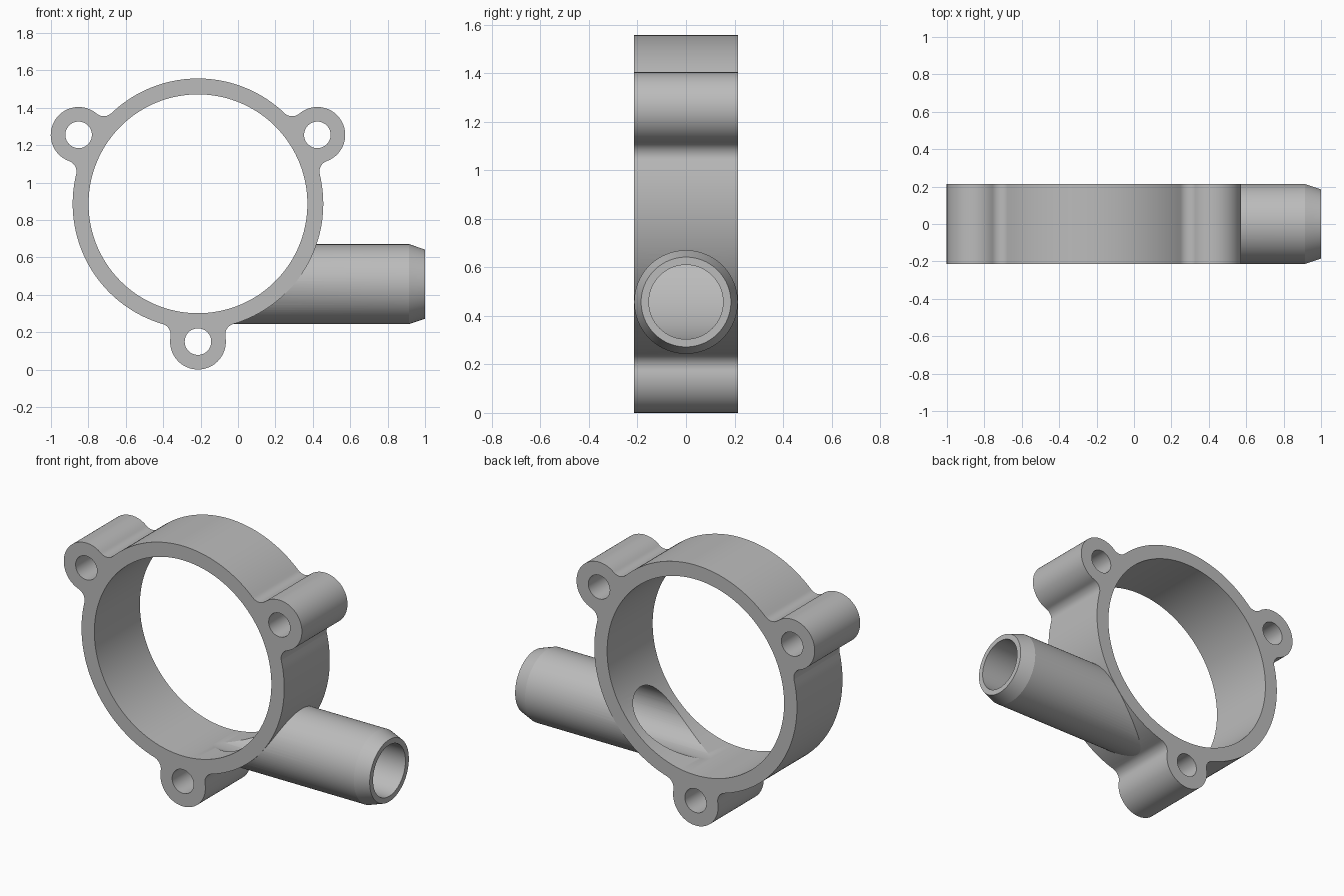
import bpy, bmesh
from math import sin, cos, acos, atan2, radians, pi
from mathutils import Vector, Matrix

if "Cube" in bpy.data.objects:
    bpy.data.objects.remove(bpy.data.objects["Cube"])

CENTRE = Vector((-0.214, 0.8865))     # ring axis in x, z
R_OUT, R_IN, HALF = 0.67, 0.585, 0.215
LUG_DIST, LUG_R, HOLE_R, FILLET = 0.737, 0.149, 0.071, 0.06
PIPE_Z, PIPE_R, TIP_R, BORE_R = 0.457, 0.2135, 0.185, 0.153
LUG_ANGLES = [radians(a) for a in (30, 150, 270)]

grey = bpy.data.materials.new("plain grey")
grey.use_nodes = True
COLOUR = (0.5, 0.5, 0.5, 1)
grey.diffuse_color = COLOUR
grey.node_tree.nodes["Principled BSDF"].inputs["Base Color"].default_value = COLOUR


def polar(origin, r, a):
    return origin + Vector((cos(a), sin(a))) * r


def arc(origin, r, start, end, steps):
    return [polar(origin, r, start + (end - start) * i / steps) for i in range(steps + 1)]


def angle_to(a, b):
    return atan2(b.y - a.y, b.x - a.x)


def finish(name, bm):
    bmesh.ops.recalc_face_normals(bm, faces=bm.faces)
    mesh = bpy.data.meshes.new(name)
    bm.to_mesh(mesh)
    bm.free()
    mesh.materials.append(grey)
    obj = bpy.data.objects.new(name, mesh)
    bpy.context.collection.objects.link(obj)
    return obj


def prism(name, points, half):
    """Extrude an x, z outline along y."""
    bm = bmesh.new()
    face = bm.faces.new([bm.verts.new((p.x, -half, p.y)) for p in points])
    extruded = bmesh.ops.extrude_face_region(bm, geom=[face])["geom"]
    moved = [g for g in extruded if isinstance(g, bmesh.types.BMVert)]
    bmesh.ops.translate(bm, verts=moved, vec=(0, 2 * half, 0))
    return finish(name, bm)


def turned(name, profile, steps=80):
    """Closed solid turned about the pipe axis from (x, radius) pairs."""
    bm = bmesh.new()
    rings = [[bm.verts.new((x, r * cos(2 * pi * i / steps), PIPE_Z + r * sin(2 * pi * i / steps)))
              for i in range(steps)] for x, r in profile]
    for a, b in zip(rings, rings[1:]):
        for i in range(steps):
            j = (i + 1) % steps
            bm.faces.new((a[i], a[j], b[j], b[i]))
    bm.faces.new(rings[0])
    bm.faces.new(rings[-1])
    return finish(name, bm)


def boolean(target, tool, operation):
    mod = target.modifiers.new(tool.name, "BOOLEAN")
    mod.operation, mod.solver, mod.object = operation, "EXACT", tool
    bpy.context.view_layer.objects.active = target
    bpy.ops.object.modifier_apply(modifier=mod.name)
    bpy.data.objects.remove(tool)


# Outline of ring, three lugs and the fillets between them
d, rf, lf = LUG_DIST, R_OUT + FILLET, LUG_R + FILLET
spread = acos((d * d + rf * rf - lf * lf) / (2 * d * rf))
outline = []
for k, a in enumerate(LUG_ANGLES):
    lug = polar(CENTRE, d, a)
    before, after = polar(CENTRE, rf, a - spread), polar(CENTRE, rf, a + spread)
    start = a - spread + pi
    turn = (angle_to(before, lug) - start + pi) % (2 * pi) - pi
    outline += arc(before, FILLET, start, start + turn, 14)
    lug_start = angle_to(lug, before)
    sweep = (angle_to(lug, after) - lug_start) % (2 * pi)
    outline += arc(lug, LUG_R, lug_start, lug_start + sweep, 44)[1:]
    start = angle_to(after, lug)
    outline += arc(after, FILLET, start, start + turn, 14)[1:]
    outline += arc(CENTRE, R_OUT, a + spread, a + radians(120) - spread, 44)[1:-1]
housing = prism("pump_housing", outline, HALF)

# Outlet pipe with a tapered tip
pipe = turned("outlet_pipe", [(CENTRE.x + 0.02, PIPE_R), (0.915, PIPE_R), (1.0, TIP_R)])
boolean(housing, pipe, "UNION")

# Main opening, pipe bore and bolt holes
opening = prism("main_opening", arc(CENTRE, R_IN, 0, 2 * pi, 144)[:-1], 0.5)
boolean(housing, opening, "DIFFERENCE")
bore = turned("pipe_bore", [(CENTRE.x, BORE_R), (1.2, BORE_R)])
boolean(housing, bore, "DIFFERENCE")
for a in LUG_ANGLES:
    hole = prism("bolt_hole", arc(polar(CENTRE, d, a), HOLE_R, 0, 2 * pi, 48)[:-1], 0.5)
    boolean(housing, hole, "DIFFERENCE")

# Smooth curved walls, crisp rims
bpy.ops.object.select_all(action="DESELECT")
housing.select_set(True)
bpy.context.view_layer.objects.active = housing
bpy.ops.object.shade_smooth_by_angle(angle=radians(15))
